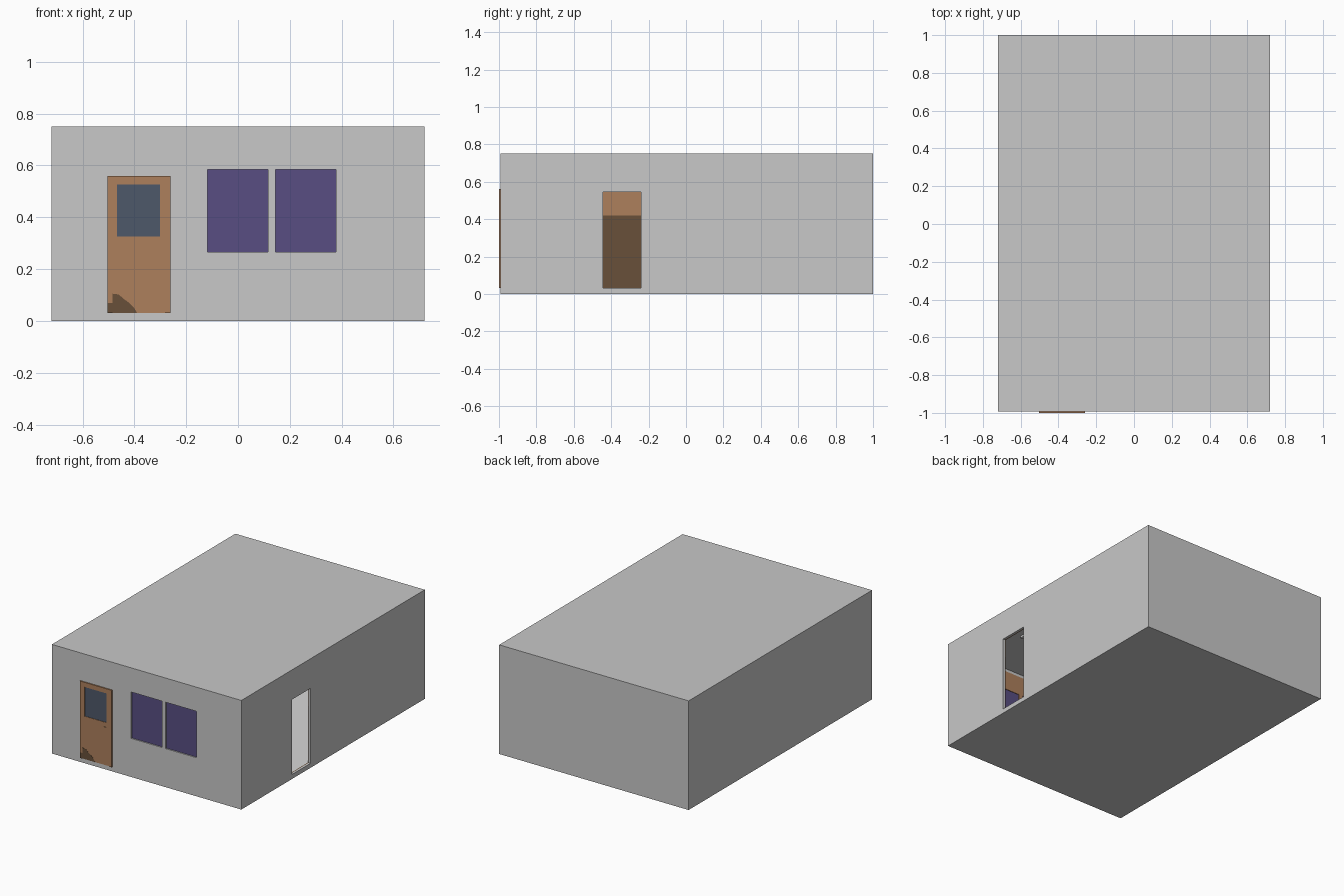
import bpy, bmesh

if "Cube" in bpy.data.objects:
    bpy.data.objects.remove(bpy.data.objects["Cube"])


def material(name, rgb):
    m = bpy.data.materials.new(name)
    m.diffuse_color = (*rgb, 1)
    m.use_nodes = True
    m.node_tree.nodes["Principled BSDF"].inputs["Base Color"].default_value = m.diffuse_color
    return m


GREY = material("wall grey", (0.58, 0.58, 0.58))
BROWN = material("wood brown", (0.42, 0.216, 0.107))
DARK = material("dark brown", (0.138, 0.08, 0.042))
GLASS = material("door glass blue", (0.076, 0.098, 0.144))
PURPLE = material("window purple", (0.098, 0.076, 0.223))
PALE = material("pale floor", (0.68, 0.68, 0.68))


def add_object(name, bm, mat):
    bmesh.ops.recalc_face_normals(bm, faces=bm.faces)
    mesh = bpy.data.meshes.new(name)
    bm.to_mesh(mesh)
    bm.free()
    ob = bpy.data.objects.new(name, mesh)
    bpy.context.collection.objects.link(ob)
    mesh.materials.append(mat)
    return ob


def box(name, mat, xs, ys, zs):
    bm = bmesh.new()
    bmesh.ops.create_cube(bm, size=1)
    for v in bm.verts:
        v.co = [(a + b) / 2 + c * (b - a) for c, (a, b) in zip(v.co, (xs, ys, zs))]
    return add_object(name, bm, mat)


def plate(name, mat, outline, y0, y1):
    """Extrude an x-z outline from y0 to y1."""
    bm = bmesh.new()
    face = bm.faces.new([bm.verts.new((x, y0, z)) for x, z in outline])
    new = bmesh.ops.extrude_face_region(bm, geom=[face])["geom"]
    for v in new:
        if isinstance(v, bmesh.types.BMVert):
            v.co.y = y1
    return add_object(name, bm, mat)


def cut(ob, *holes):
    """Cut box-shaped holes and bake the result."""
    for h in holes:
        cutter = box("cutter", ob.data.materials[0], *h)
        cutter.hide_render = True
        mod = ob.modifiers.new("hole", "BOOLEAN")
        mod.object, mod.operation, mod.solver = cutter, "DIFFERENCE", "EXACT"
        bpy.context.view_layer.objects.active = ob
        bpy.ops.object.modifier_apply(modifier=mod.name)
        bpy.data.objects.remove(cutter)
    return ob


WINDOWS = [(-0.118, 0.115), (0.145, 0.378)]
FRONT = -0.992
openings = [((0.6, 0.8), (-0.443, -0.24), (0.031, 0.546))]
openings += [(w, (-1.1, -0.9), (0.265, 0.584)) for w in WINDOWS]

# Hollow building shell with side doorway and window holes
cut(box("building_shell", GREY, (-0.72, 0.72), (FRONT, 1), (0, 0.75)),
    ((-0.706, 0.706), (-0.978, 0.986), (0.028, 0.738)), *openings)

# Interior wall lining: dark lower band, brown upper band
for name, mat, z0, z1 in (("lower_lining", DARK, 0.028, 0.42),
                          ("upper_lining", BROWN, 0.42, 0.715)):
    cut(box(name, mat, (-0.706, 0.706), (-0.978, 0.986), (z0, z1)),
        ((-0.7, 0.7), (-0.972, 0.98), (z0 - 0.1, z1 + 0.1)), *openings)

# Floor covering and ceiling lights
box("floor", PALE, (-0.7, 0.7), (-0.972, 0.98), (0.028, 0.031))
for side in (-1, 1):
    box("ceiling_light", PALE, (side * 0.42 - 0.025, side * 0.42 + 0.025),
        (-0.6, 0.6), (0.725, 0.738))

# Window panes, slightly recessed
for w in WINDOWS:
    box("window_pane", PURPLE, w, (-0.984, -0.976), (0.265, 0.584))

# Door frame: two posts, head, and a worn foot on the left post
box("door_post_left", BROWN, (-0.503, -0.484), (-1, -0.968), (0.07, 0.56))
box("door_post_foot", DARK, (-0.503, -0.484), (-1, -0.968), (0.031, 0.07))
box("door_post_right", BROWN, (-0.281, -0.26), (-1, -0.968), (0.031, 0.56))
box("door_head", BROWN, (-0.484, -0.281), (-1, -0.968), (0.545, 0.56))

# Door leaf with recessed glass and a handle
cut(box("door_leaf", BROWN, (-0.484, -0.281), (-0.996, -0.97), (0.031, 0.545)),
    ((-0.468, -0.301), (-1.1, -0.9), (0.325, 0.526)))
box("door_glass", GLASS, (-0.468, -0.301), (-0.993, -0.975), (0.325, 0.526))
box("door_handle", BROWN, (-0.322, -0.305), (-1, -0.99), (0.212, 0.294))

# Worn patch in the lower corner of the door
plate("door_worn_patch", DARK,
      [(-0.484, 0.031), (-0.484, 0.105), (-0.46, 0.102), (-0.442, 0.085),
       (-0.42, 0.07), (-0.402, 0.052), (-0.39, 0.031)], -0.9972, -0.994)
